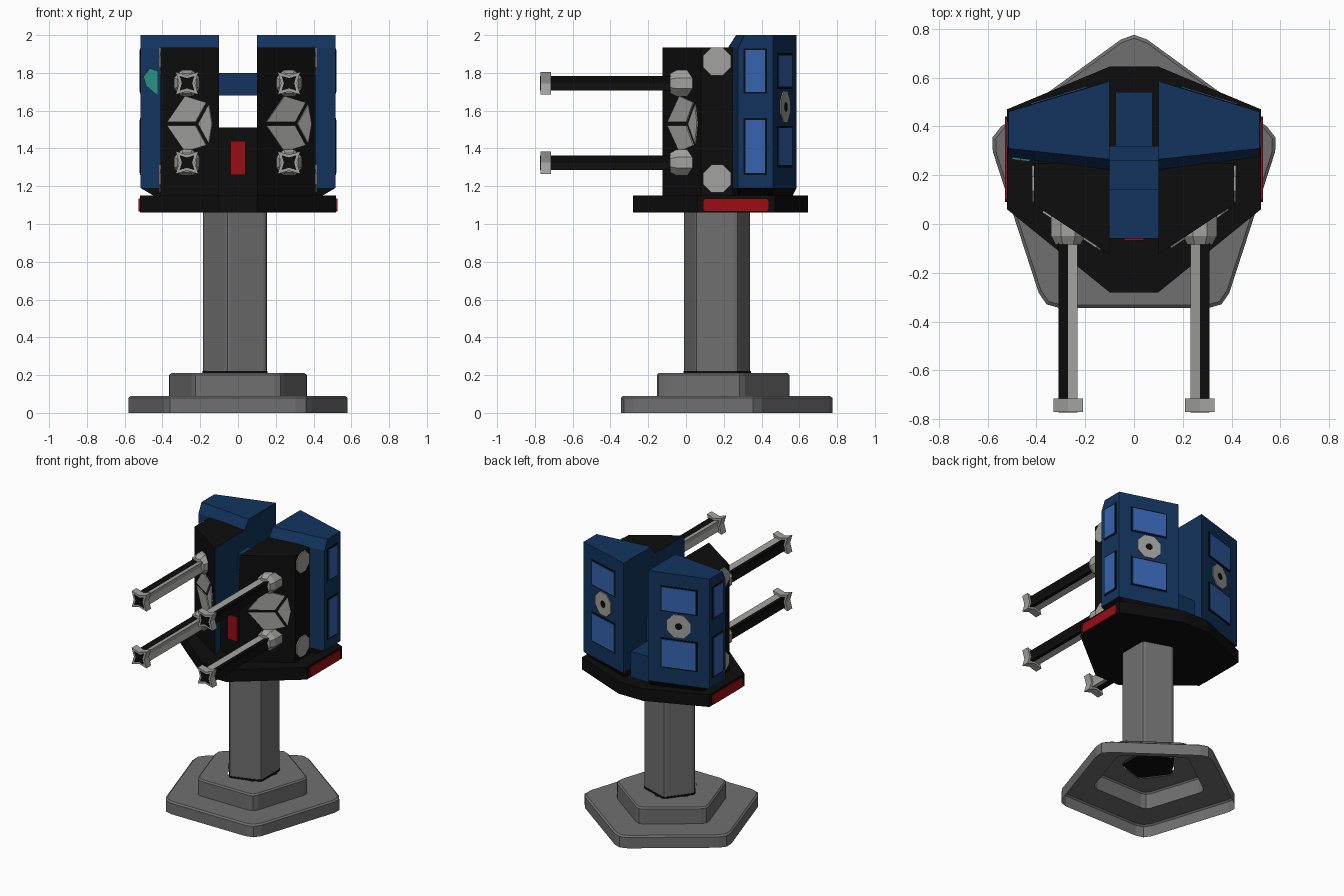
import bpy, bmesh, math
from mathutils import Vector

if "Cube" in bpy.data.objects:
    bpy.data.objects.remove(bpy.data.objects["Cube"])

def material(name, r, g, b):
    m = bpy.data.materials.new(name)
    m.diffuse_color = (r, g, b, 1)
    m.use_nodes = True
    m.node_tree.nodes["Principled BSDF"].inputs["Base Color"].default_value = m.diffuse_color
    return m

GREY = material("steel grey", .16, .16, .16)
LIGHT = material("light grey", .36, .36, .35)
BLACK = material("black", .004, .004, .004)
BLUE = material("dark blue", .006, .034, .11)
GLASS = material("window blue", .035, .125, .43)
RED = material("red", .32, .004, .006)
TEAL = material("teal", .02, .28, .22)

def finish(name, bm, mats, rule=None):
    bmesh.ops.recalc_face_normals(bm, faces=bm.faces)
    if rule:
        for f in bm.faces:
            f.material_index = rule(f)
    me = bpy.data.meshes.new(name)
    bm.to_mesh(me)
    bm.free()
    ob = bpy.data.objects.new(name, me)
    bpy.context.collection.objects.link(ob)
    for m in mats:
        me.materials.append(m)
    return ob

def loft(name, rings, mats, rule=None, bottom=True, top=True):
    """Skin a list of equal-length rings of 3D points."""
    bm = bmesh.new()
    vs = [[bm.verts.new(p) for p in r] for r in rings]
    n = len(vs[0])
    for a, b in zip(vs, vs[1:]):
        for i in range(n):
            j = (i + 1) % n
            bm.faces.new((a[i], a[j], b[j], b[i]))
    if bottom:
        bm.faces.new(vs[0][::-1])
    if top:
        bm.faces.new(vs[-1])
    return finish(name, bm, mats, rule)

def prism(name, pts, z0, z1, mats, rule=None):
    return loft(name, [[(x, y, z) for x, y in pts] for z in (z0, z1)], mats, rule)

def box(name, x0, x1, y0, y1, z0, z1, mats, rule=None):
    return prism(name, [(x0, y0), (x1, y0), (x1, y1), (x0, y1)], z0, z1, mats, rule)

def plate(name, pts, origin, u, n, mat, t=.008):
    """Thin upright plate: pts are (along u, up), raised by t along n."""
    o, u, n = Vector(origin), Vector(u), Vector(n).normalized()
    return loft(name, [[o + u * a + Vector((0, 0, b)) + n * d for a, b in pts]
                       for d in (-.004, t)], [mat])

def rect(w, h):
    return [(-w / 2, -h / 2), (w / 2, -h / 2), (w / 2, h / 2), (-w / 2, h / 2)]

def disc(r, sides=8):
    return [(r * math.cos(math.tau * (i + .5) / sides),
             r * math.sin(math.tau * (i + .5) / sides)) for i in range(sides)]

def pentagon(r, z, start=90, k=.09, cy=.165):
    """Pentagon with rounded corners."""
    cs = [Vector((r * math.cos(math.radians(start + 72 * i)),
                  r * math.sin(math.radians(start + 72 * i)))) for i in range(5)]
    out = []
    for i, c in enumerate(cs):
        a, b = c.lerp(cs[i - 1], k), c.lerp(cs[(i + 1) % 5], k)
        mid = (a + b) / 4 + c / 2
        out += [(p.x, p.y + cy, z) for p in (a, mid, b)]
    return out

# Hollow stepped foot and column
loft("base", [pentagon(r, z) for r, z in ((.63, 0), (.63, .08), (.615, .09), (.395, .09),
     (.395, .2), (.383, .21), (.18, .21))], [GREY], bottom=False, top=False)
loft("column", [pentagon(.19, z, 180) for z in (.2, 1.08)], [GREY], bottom=False)
loft("column_collar", [pentagon(.193, z, 180) for z in (.208, .222)], [BLACK])

# Platform
deck = [(.1, -.28), (.52, .06), (.52, .47), (.1, .645)]
deck += [(-x, y) for x, y in reversed(deck)]
prism("platform", deck, 1.06, 1.15, [BLACK])

# Central spine between the two halves
def spine_rule(f):
    return 0 if f.normal.y < -.5 else 1
box("spine_front", -.1, .1, -.06, .32, 1.14, 1.51, [BLACK, BLUE], spine_rule)
box("spine_back", -.075, .075, .3, .54, 1.14, 1.34, [BLACK, BLUE], spine_rule)
box("bridge", -.11, .11, .14, .26, 1.68, 1.8, [BLUE])
plate("front_light", rect(.08, .18), (0, -.06, 1.35), (1, 0, 0), (0, -1, 0), RED)

def star(r, k):
    """Four-pointed section with hollow sides."""
    return [((r if i % 2 == 0 else r * k) * math.cos(math.pi / 4 * (i + 1)),
             (r if i % 2 == 0 else r * k) * math.sin(math.pi / 4 * (i + 1))) for i in range(8)]

# One petal of the badge, repeated three times with dark seams between
CORNERS = [(-.13, 0), (.11, .12), (.11, -.12)]
BULGES = [(-.02, .16), (.13, 0), (-.02, -.16)]
HUB = (.045, 0)

def petal(i):
    pts = [HUB, CORNERS[i], BULGES[i], CORNERS[(i + 1) % 3]]
    cx, cy = sum(p[0] for p in pts) / 4, sum(p[1] for p in pts) / 4
    return [(cx + (x - cx) * .86, cy + (y - cy) * .86) for x, y in pts]

for s, side in ((1, "right"), (-1, "left")):
    # Black armour block with blue inner wall
    block = [(.1, -.125), (.41, .08), (.41, .25), (.1, .25)]
    prism(side + "_block", [(x * s, y) for x, y in block], 1.14, 1.935, [BLACK, BLUE],
          lambda f: 1 if f.normal.x * s < -.9 else 0)

    # Badge on the slanted front
    slope = .205 / .31
    for i in range(3):
        plate(f"{side}_badge_petal_{i}", petal(i), (s * .26, -.125 + .16 * slope, 1.53),
              (1, s * slope, 0), (s * slope, -1, 0), LIGHT)

    # Round plates on the outer wall
    for z in (1.24, 1.86):
        plate(side + "_side_disc", disc(.08), (s * .41, .165, z), (0, 1, 0), (s, 0, 0), LIGHT)

    # Blue pod with black foot and sloping front top edge
    outline = [(.1, .22), (.515, .275), (.515, .46), (.1, .585)]
    foot = [(.1, .23), (.43, .275), (.43, .45), (.1, .56)]
    crown = [(.1, .265), (.515, .31), (.515, .46), (.1, .585)]
    levels = [(foot, 1.14), (outline, 1.19), (outline, 1.93), (crown, 2)]
    loft(side + "_pod", [[(x * s, y, z) for x, y in o] for o, z in levels], [BLUE, BLACK],
         lambda f: 1 if f.calc_center_median().z < 1.18 else 0)

    # Pod windows on the outer side and on the back
    back_u, back_n = Vector((s * .415, -.125, 0)).normalized(), (s * .125, .415, 0)
    back_o = (s * .3075, .5225)
    walls = [("side", (s * .515, .367), (0, 1, 0), (s, 0, 0), .105, ((1.41, .28), (1.81, .22))),
             ("back", back_o, back_u, back_n, .24, ((1.41, .2), (1.81, .17)))]
    for wall, o, u, n, w, spans in walls:
        for z, h in spans:
            plate(f"{side}_{wall}_window_frame", rect(w + .02, h + .02), (*o, z), u, n, BLACK, .003)
            plate(f"{side}_{wall}_window", rect(w, h), (*o, z), u, n, GLASS, .007)
    plate(side + "_back_disc", disc(.09), (*back_o, 1.62), back_u, back_n, LIGHT, .006)
    plate(side + "_back_disc_hole", disc(.025), (*back_o, 1.62), back_u, back_n, BLACK, .009)

    # Deck side light
    plate(side + "_deck_light", [(-.175, -.02), (-.165, -.035), (.165, -.035), (.175, -.02),
          (.175, .02), (.165, .035), (-.165, .035), (-.175, .02)],
          (s * .52, .265, 1.1), (0, 1, 0), (s, 0, 0), RED)

    # Guns: mount, fluted barrel, flared muzzle
    for z in (1.325, 1.745):
        def ring(pts, y):
            return [(s * .27 + a, y, z + b) for a, b in pts]
        loft(side + "_gun_mount", [ring(disc(.075), .06), ring(disc(.075), -.05),
             ring(disc(.055), -.085)], [LIGHT])
        loft(side + "_gun_barrel", [ring(star(.055, .5), y) for y in (-.05, -.73)],
             [LIGHT, BLACK], lambda f: 1 if f.calc_center_median().x * s > .27 else 0)
        loft(side + "_gun_muzzle", [ring(star(.085, .5), y) for y in (-.715, -.77)], [LIGHT])
        loft(side + "_gun_bore", [ring(star(.055, .5), y) for y in (-.768, -.773)], [BLACK])

# Teal mark on the front of the left pod
plate("teal_mark", [(-.045, .03), (-.03, -.02), (.03, -.07), (.03, .06), (-.01, .075)],
      (-.455, .267, 1.75), (1, -.13, 0), (-.13, -1, 0), TEAL)
